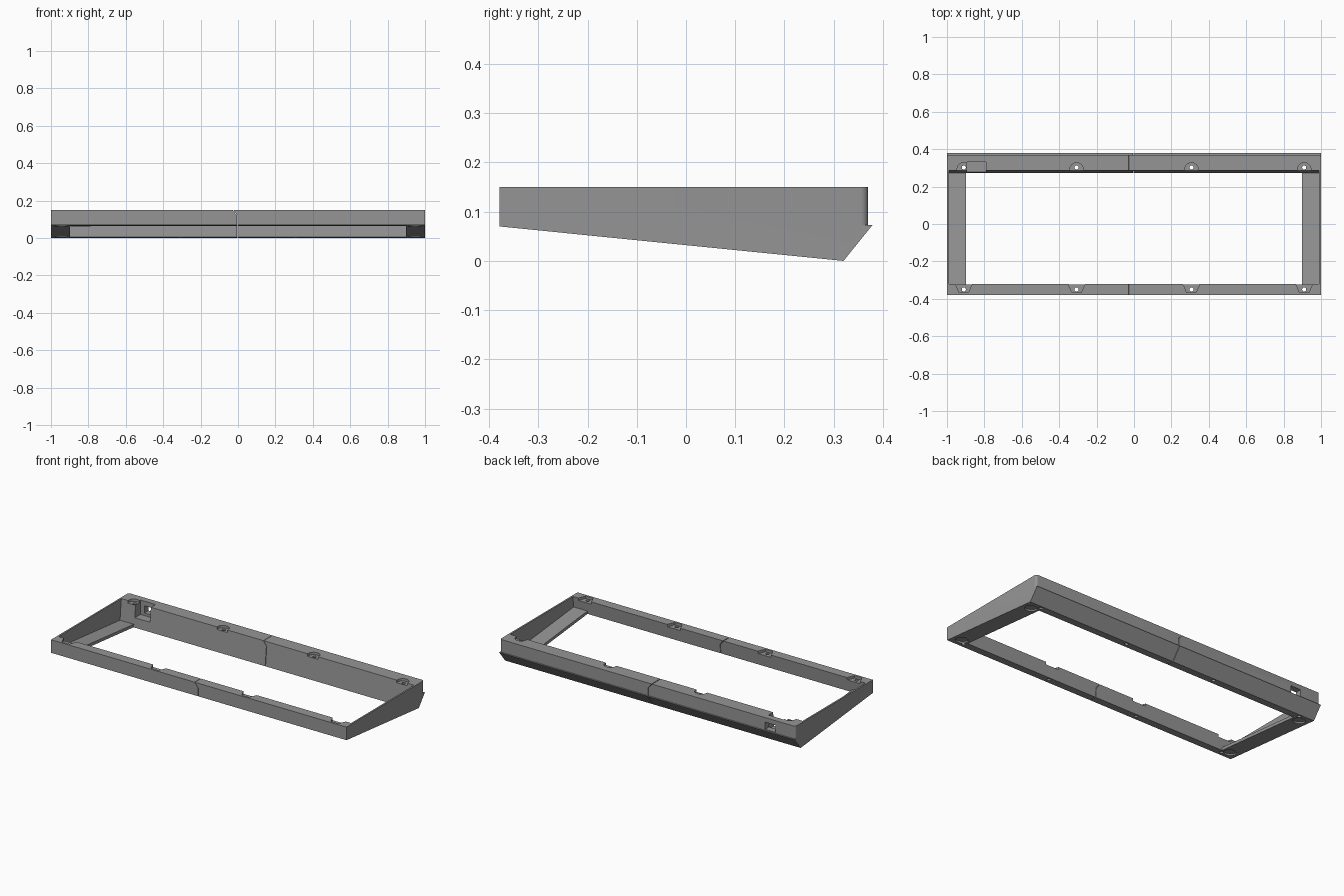
import bpy, bmesh, math
from mathutils import Matrix, Vector

if "Cube" in bpy.data.objects:
    bpy.data.objects.remove(bpy.data.objects["Cube"])

grey = bpy.data.materials.new("grey plastic")
grey.diffuse_color = (0.3, 0.3, 0.3, 1)
grey.use_nodes = True
grey.node_tree.nodes["Principled BSDF"].inputs["Base Color"].default_value = grey.diffuse_color

SLOPE = math.atan(0.1)          # tilt of the underside
FRONT_Z = 0.07                  # underside height at the front edge
FRONT_Y = -0.379


def tilted(x=0.0, y=0.0):
    """Frame lying on the sloping underside at (x, y)."""
    z = FRONT_Z - 0.1 * (y - FRONT_Y)
    return Matrix.Translation((x, y, z)) @ Matrix.Rotation(-SLOPE, 4, 'X')


def prism(name, points, axis, lo, hi, matrix=None):
    """Extrude a 2D outline along one axis."""
    place = {'X': lambda a, b, t: (t, a, b),
             'Y': lambda a, b, t: (a, t, b),
             'Z': lambda a, b, t: (a, b, t)}[axis]
    bm = bmesh.new()
    low = [bm.verts.new(place(a, b, lo)) for a, b in points]
    high = [bm.verts.new(place(a, b, hi)) for a, b in points]
    bm.faces.new(low)
    bm.faces.new(high)
    n = len(points)
    for i in range(n):
        j = (i + 1) % n
        bm.faces.new((low[i], low[j], high[j], high[i]))
    bmesh.ops.recalc_face_normals(bm, faces=bm.faces)
    if matrix:
        bm.transform(matrix)
    mesh = bpy.data.meshes.new(name)
    bm.to_mesh(mesh)
    bm.free()
    mesh.materials.append(grey)
    ob = bpy.data.objects.new(name, mesh)
    bpy.context.collection.objects.link(ob)
    return ob


def circle(x, y, r, n=24):
    return [(x + r * math.cos(2 * math.pi * i / n),
             y + r * math.sin(2 * math.pi * i / n)) for i in range(n)]


# Outer wedge body with the small lip along the back
frame = prism("frame", [(FRONT_Y, FRONT_Z), (0.32, 0), (0.379, 0.073),
                        (0.37, 0.073), (0.37, 0.15), (FRONT_Y, 0.15)],
              'X', -1, 1)


def cut(*args):
    """Subtract a prism from the frame, then discard it."""
    tool = prism("cutter", *args)
    tool.hide_render = True
    mod = frame.modifiers.new("cut", 'BOOLEAN')
    mod.operation = 'DIFFERENCE'
    mod.solver = 'EXACT'
    mod.object = tool
    bpy.context.view_layer.update()
    graph = bpy.context.evaluated_depsgraph_get()
    result = bpy.data.meshes.new_from_object(frame.evaluated_get(graph))
    frame.modifiers.clear()
    frame.data = result
    bpy.data.objects.remove(tool)


# Inner pocket and through opening, leaving a floor ledge at each side
cut([(-0.99, 0.3), (-0.99, 0.018), (-0.897, 0.018), (-0.897, -0.1),
     (0.897, -0.1), (0.897, 0.018), (0.99, 0.018), (0.99, 0.3)],
    'Y', 0.050, 0.654, tilted(0, FRONT_Y))

# Rounded upper back corners
for s in (-1, 1):
    r = 0.015
    arc = [(s * (1 - r + r * math.cos(a)), 0.37 - r + r * math.sin(a))
           for a in (math.pi / 2 * i / 6 for i in range(7))]
    cut(arc + [(s * (1 - r), 0.4), (s * 1.02, 0.4), (s * 1.02, 0.37 - r)],
        'Z', 0.073, 0.2)

# Screw seats and holes along the front and back bars
for x in (-0.91, -0.307, 0.307, 0.91):
    cut([(x - 0.047, -0.315), (x - 0.025, -0.366),
         (x + 0.025, -0.366), (x + 0.047, -0.315)], 'Z', 0.135, 0.2)
    arch = [(x + 0.036 * math.cos(a), 0.292 + 0.036 * math.sin(a))
            for a in (math.pi * i / 12 for i in range(13))]
    cut(arch + [(x - 0.036, 0.262), (x + 0.036, 0.262)], 'Z', 0.135, 0.2)
    for y in (-0.350, 0.302):
        cut(circle(x, y, 0.011, 16), 'Z', -0.1, 0.2)

# Round foot recesses under the corners
for x in (-0.945, 0.945):
    for y in (-0.32, 0.26):
        cut(circle(0, 0, 0.035), 'Z', -0.05, 0.009, tilted(x, y))

# Connector bay and its port through the back wall
cut([(-0.893, 0.255), (-0.79, 0.255), (-0.79, 0.332), (-0.893, 0.332)],
    'Z', 0.062, 0.2)
cut([(-0.865, 0.078), (-0.795, 0.078), (-0.795, 0.122), (-0.865, 0.122)],
    'Y', 0.32, 0.45)

# Thin bent seam between the two halves
cut([(-0.0065, -0.1), (-0.0035, -0.1), (-0.0035, 0.122),
     (-0.0435, 0.172), (-0.0465, 0.172), (-0.0065, 0.122)],
    'Y', -0.5, 0.5)

# Smooth the round parts, keep the edges sharp
bpy.ops.object.select_all(action='DESELECT')
frame.select_set(True)
bpy.context.view_layer.objects.active = frame
bpy.ops.object.shade_smooth_by_angle(angle=math.radians(30))
